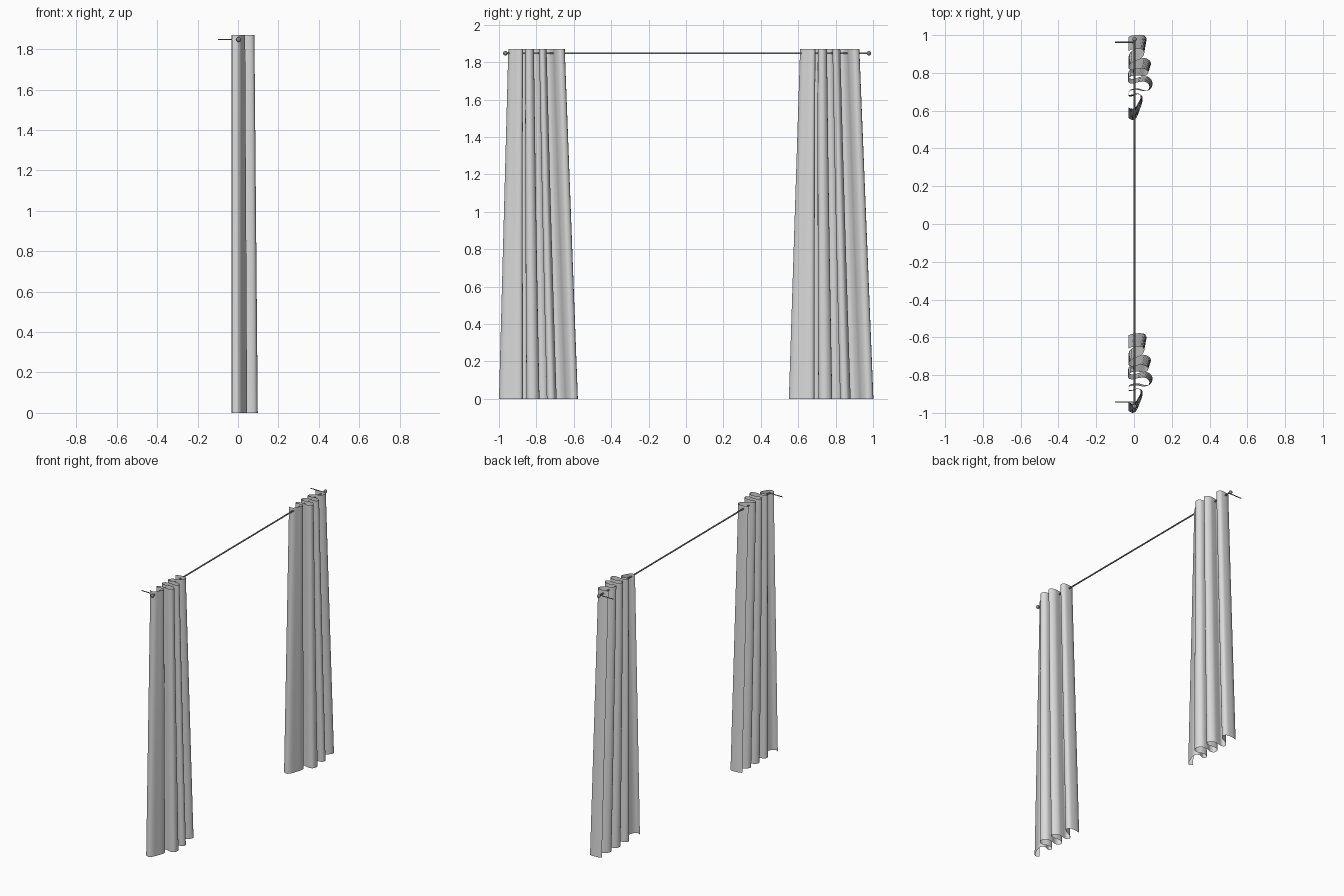
import bpy, bmesh
from mathutils import Vector

cube = bpy.data.objects.get("Cube")
if cube:
    bpy.data.objects.remove(cube)


def material(name, grey):
    mat = bpy.data.materials.new(name)
    mat.use_nodes = True
    colour = (grey, grey, grey, 1)
    mat.diffuse_color = colour
    mat.node_tree.nodes["Principled BSDF"].inputs["Base Color"].default_value = colour
    return mat


fabric = material("light grey fabric", 0.7)
metal = material("dark grey metal", 0.25)


def smooth(obj, angle):
    bpy.ops.object.select_all(action='DESELECT')
    obj.select_set(True)
    bpy.context.view_layer.objects.active = obj
    bpy.ops.object.shade_smooth_by_angle(angle=angle)


# Pleat section: (fraction of width, depth)
PLEATS = [(.02, -.03), (0, -.005), (.03, .015), (.1, .03), (.18, .044),
          (.24, .042), (.26, .02), (.24, -.005), (.235, -.025), (.275, -.03),
          (.31, -.015), (.32, .02), (.3, .06), (.32, .09), (.39, .097),
          (.45, .075), (.45, .035), (.425, 0), (.44, -.027), (.5, -.03),
          (.55, -.01), (.56, .03), (.55, .065), (.58, .087), (.64, .085),
          (.68, .055), (.67, .02), (.655, -.01), (.68, -.028), (.74, -.022),
          (.79, 0), (.83, .035), (.88, .058), (.94, .066), (1, .05),
          (1, 0), (.97, -.03)]


def spline(points, steps=5):
    """Smooth curve through all points."""
    p = [Vector(q) for q in points]
    p = [p[0]] + p + [p[-1]]
    out = []
    for a, b, c, d in zip(p, p[1:], p[2:], p[3:]):
        for i in range(steps):
            t = i / steps
            out.append(b + (c - a) * t / 2 + (a * 2 - b * 5 + c * 4 - d) * t * t / 2
                       + (b * 3 - a - c * 3 + d) * t ** 3 / 2)
    return out + [p[-1]]


def curtain(name, hem, head, height=1.87, rows=6):
    """Loft the pleats from a wide hem to a gathered head."""
    bm = bmesh.new()
    section = spline(PLEATS)
    grid = []
    for r in range(rows + 1):
        f = r / rows
        low = hem[0] + (head[0] - hem[0]) * f
        high = hem[1] + (head[1] - hem[1]) * f
        depth = 1 - 0.13 * f
        row = []
        for t, x in section:
            # folds drift sideways towards the hem
            drift = 0.24 * t * (1 - t) * (1 - f)
            row.append(bm.verts.new((-.03 + (x + .03) * depth,
                                     low + (high - low) * (t + drift), height * f)))
        grid.append(row)
    for lower, upper in zip(grid, grid[1:]):
        for i in range(len(section) - 1):
            bm.faces.new((lower[i], lower[i + 1], upper[i + 1], upper[i]))
    mesh = bpy.data.meshes.new(name)
    bm.to_mesh(mesh)
    bm.free()
    mesh.materials.append(fabric)
    obj = bpy.data.objects.new(name, mesh)
    bpy.context.collection.objects.link(obj)
    smooth(obj, 1.2)


curtain("front_curtain", (-1, -.58), (-.95, -.65))
curtain("back_curtain", (.55, 1), (.61, .925))


def bar(name, start, end, radius):
    a, b = Vector(start), Vector(end)
    bpy.ops.mesh.primitive_cylinder_add(vertices=16, radius=radius,
                                        depth=(b - a).length, location=(a + b) / 2)
    obj = bpy.context.object
    obj.name = name
    obj.rotation_euler = (b - a).to_track_quat('Z', 'Y').to_euler()
    obj.data.materials.append(metal)
    smooth(obj, 0.6)


# Rod, end knobs and wall brackets
X, Z = .003, 1.848
bar("curtain_rod", (X, -.97, Z), (X, .975, Z), .005)
for side, knob_y, bracket_y in (("front", -.966, -.942), ("back", .978, .962)):
    bpy.ops.mesh.primitive_uv_sphere_add(segments=16, ring_count=10, radius=.012,
                                         location=(X, knob_y, Z))
    knob = bpy.context.object
    knob.name = side + "_knob"
    knob.data.materials.append(metal)
    smooth(knob, 1.0)
    bar(side + "_bracket", (-.1, bracket_y, Z), (X, bracket_y, Z), .003)
